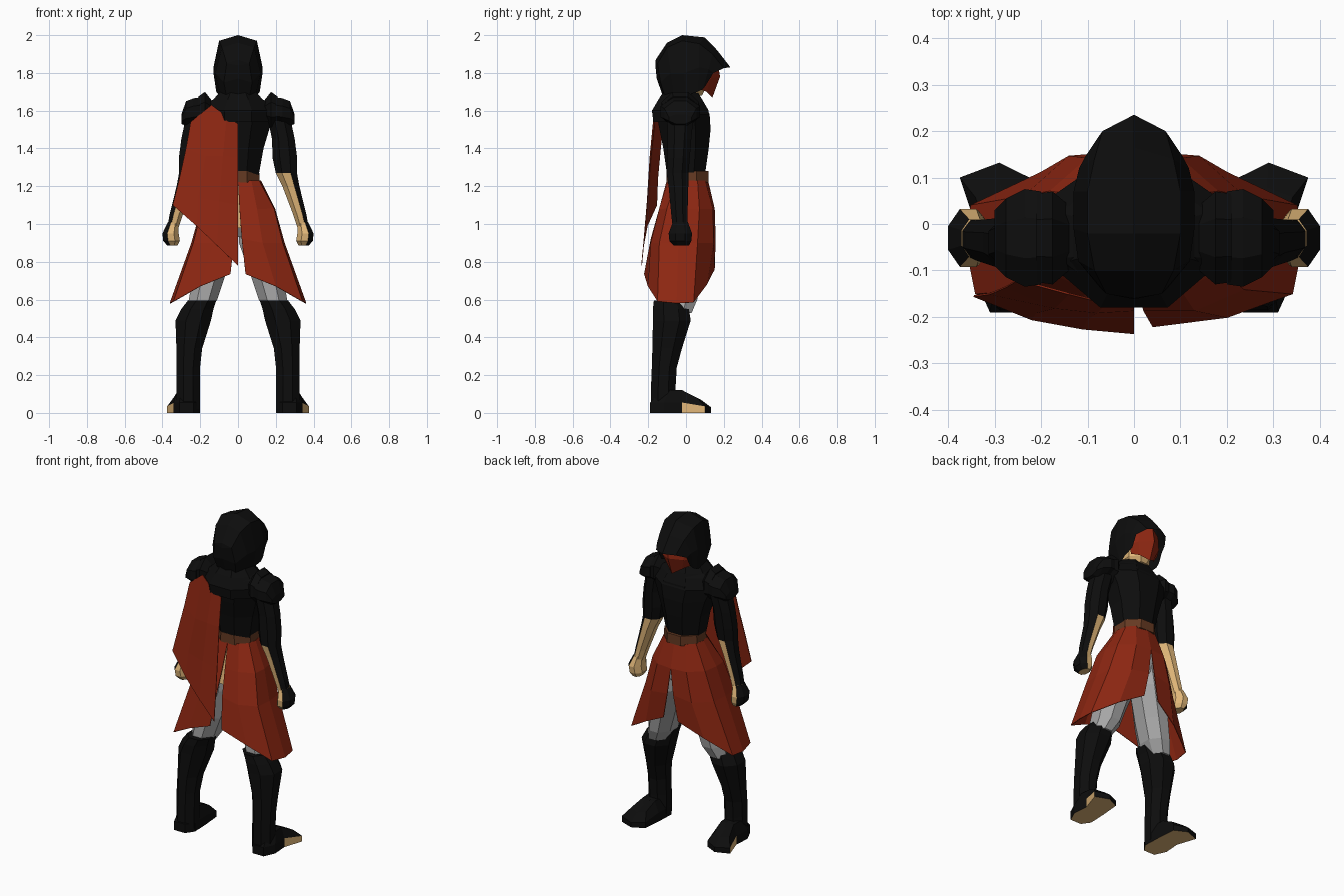
import bpy, bmesh, math
from mathutils import Vector


def mat(name, r, g, b):
    m = bpy.data.materials.new(name)
    m.diffuse_color = (r, g, b, 1)
    return m


BLACK = mat("black_cloth", 0.004, 0.004, 0.004)
RED = mat("rust_red", 0.27, 0.02, 0.006)
SKIN = mat("tan_skin", 0.75, 0.47, 0.19)
BROWN = mat("brown_leather", 0.13, 0.042, 0.016)
GREY = mat("grey_trousers", 0.38, 0.38, 0.38)


def grid(name, rows, mats, closed=False, caps=False, rule=None, mirror=True, thick=0):
    """Skin a list of point rows; optionally closed tubes, caps, mirroring, thickness."""
    bm = bmesh.new()
    vs = [[bm.verts.new(p) for p in row] for row in rows]
    n = len(rows[0])
    for a, b in zip(vs, vs[1:]):
        for i in range(n if closed else n - 1):
            j = (i + 1) % n
            bm.faces.new((a[i], a[j], b[j], b[i]))
    if caps:
        bm.faces.new(vs[0])
        bm.faces.new(vs[-1])
    bmesh.ops.remove_doubles(bm, verts=bm.verts, dist=0.0005)
    bmesh.ops.recalc_face_normals(bm, faces=bm.faces)
    bm.normal_update()
    if rule:
        for f in bm.faces:
            f.material_index = int(rule(f.normal, f.calc_center_median()))
    me = bpy.data.meshes.new(name)
    bm.to_mesh(me)
    bm.free()
    for m in mats:
        me.materials.append(m)
    ob = bpy.data.objects.new(name, me)
    bpy.context.collection.objects.link(ob)
    if mirror:
        mod = ob.modifiers.new("mirror", 'MIRROR')
        mod.merge_threshold = 0.001
    if thick:
        mod = ob.modifiers.new("thickness", 'SOLIDIFY')
        mod.thickness = thick
        mod.offset = 0
    return ob


def loft(name, rings, mats, sides=8, axis='z', **kw):
    """Tube through elliptical rings (x, y, z, ra, rb) across the given axis."""
    rows = []
    k = 1 / math.cos(math.pi / sides)
    for x, y, z, ra, rb in rings:
        row = []
        for i in range(sides):
            t = 2 * math.pi * (i + 0.5) / sides
            a, b = ra * k * math.cos(t), rb * k * math.sin(t)
            row.append((x + a, y + b, z) if axis == 'z' else (x, y + a, z + b))
        rows.append(row)
    return grid(name, rows, mats, closed=True, caps=True, **kw)


# torso, cowl, belt, neck
loft("torso", [(0, 0, 1.26, .11, .10), (0, 0, 1.40, .135, .12), (0, -.005, 1.50, .165, .135),
               (0, -.015, 1.58, .20, .14), (0, -.025, 1.64, .16, .12), (0, -.03, 1.68, .10, .09)],
     [BLACK], mirror=False)
loft("cowl", [(0, -.025, 1.54, .17, .148), (0, -.03, 1.60, .175, .15), (0, -.03, 1.66, .13, .115),
              (0, -.03, 1.70, .095, .09)], [BLACK], mirror=False)
loft("belt", [(0, .008, 1.22, .115, .112), (0, .008, 1.28, .112, .112)], [BROWN], mirror=False)
loft("neck", [(0, -.01, 1.64, .06, .06), (0, 0, 1.70, .06, .07)], [SKIN], mirror=False)

# head and face mask
loft("head", [(0, .01, 1.68, .045, .075), (0, .01, 1.71, .075, .09), (0, .01, 1.80, .09, .11),
              (0, 0, 1.88, .075, .09)], [SKIN], mirror=False)
grid("face_mask", [
    [(0, .165, 1.87), (0, .18, 1.78), (0, .14, 1.67)],
    [(.07, .13, 1.85), (.075, .13, 1.77), (.05, .11, 1.70)],
    [(.10, .07, 1.83), (.105, .08, 1.76), (.08, .07, 1.715)]], [RED])

# hood: half arches from the back to the pointed brim
grid("hood", [
    [(0, -.16, 1.87), (0, -.162, 1.84), (0, -.155, 1.77), (0, -.12, 1.67)],
    [(0, -.16, 1.87), (.06, -.15, 1.85), (.075, -.135, 1.75), (.06, -.11, 1.67)],
    [(0, -.10, 1.96), (.085, -.10, 1.935), (.12, -.08, 1.80), (.09, -.06, 1.67)],
    [(0, -.02, 2.0), (.10, -.02, 1.97), (.13, -.01, 1.80), (.10, 0, 1.68)],
    [(0, .10, 1.988), (.10, .07, 1.955), (.13, .07, 1.83), (.115, .06, 1.70)],
    [(0, .165, 1.92), (.085, .14, 1.90), (.118, .12, 1.82), (.11, .09, 1.715)],
    [(0, .235, 1.83), (.068, .20, 1.825), (.105, .145, 1.80), (.10, .105, 1.735)]], [BLACK])

# shoulder armour
loft("shoulder_flange", [(.14, -.03, 1.60, .07, .055), (.175, -.03, 1.605, .10, .095),
                         (.21, -.03, 1.60, .095, .075)], [BLACK], axis='x')
loft("shoulder_cap", [(.20, -.03, 1.60, .10, .07), (.235, -.03, 1.595, .105, .07),
                      (.275, -.03, 1.585, .085, .065), (.30, -.03, 1.555, .06, .025)],
     [BLACK], axis='x')

# arms and hands: covered outside, bare inside below the elbow
loft("arm", [(.215, -.03, 1.57, .06, .07), (.24, -.035, 1.45, .06, .063), (.248, -.04, 1.35, .065, .06),
             (.256, -.045, 1.27, .056, .058), (.28, -.04, 1.20, .045, .052),
             (.327, -.035, 1.05, .035, .043), (.345, -.03, .98, .03, .04)], [BLACK, SKIN],
     rule=lambda n, c: n.x < .3 and c.z < 1.26)
loft("hand", [(.343, -.03, 1.01, .028, .04), (.357, -.03, .95, .043, .062),
              (.352, -.03, .91, .044, .058), (.347, -.025, .885, .026, .04)], [BLACK, SKIN],
     rule=lambda n, c: n.x < .3 or n.z < -.8)

# split skirt: columns from the rear slit round to the front slit
grid("skirt", [
    [(0, -.10, 1.23), (.008, -.14, 1.08), (.02, -.185, .92), (.04, -.22, .735)],
    [(.07, -.09, 1.23), (.10, -.14, 1.08), (.13, -.185, .90), (.20, -.20, .67)],
    [(.11, -.05, 1.23), (.19, -.10, 1.08), (.235, -.14, .90), (.34, -.15, .59)],
    [(.12, 0, 1.23), (.195, -.02, 1.08), (.245, -.04, .90), (.36, -.05, .58)],
    [(.11, .06, 1.23), (.18, .07, 1.08), (.235, .06, .90), (.35, .04, .585)],
    [(.07, .10, 1.23), (.10, .14, 1.08), (.14, .145, .90), (.20, .11, .68)],
    [(0, .115, 1.23), (0, .15, 1.08), (.02, .155, .92), (.05, .15, .76)]], [RED], thick=.004)
grid("slit_lining", [[(0, -.092, 1.22), (0, -.13, 1.08), (0, -.15, .98)],
                     [(.02, -.088, 1.22), (.03, -.125, 1.08), (.03, -.145, .98)]], [SKIN])

# half cape over one shoulder
grid("cape", [
    [(0, -.165, 1.53), (0, -.185, 1.35), (0, -.205, 1.10), (0, -.235, .78)],
    [(-.06, -.17, 1.57), (-.08, -.19, 1.36), (-.10, -.205, 1.12), (-.11, -.225, .885)],
    [(-.14, -.15, 1.63), (-.17, -.18, 1.36), (-.21, -.19, 1.14), (-.22, -.205, .99)],
    [(-.25, -.12, 1.54), (-.275, -.135, 1.40), (-.31, -.15, 1.24), (-.345, -.155, 1.10)]],
     [RED], mirror=False, thick=.004)

# trousers
loft("hips", [(0, 0, 1.24, .10, .09), (0, 0, 1.10, .14, .10), (0, 0, .98, .13, .09),
              (0, 0, .93, .05, .06)], [GREY], mirror=False)
loft("trouser_leg", [(.075, 0, 1.08, .07, .09), (.105, 0, .90, .10, .105),
                     (.155, -.03, .72, .085, .105), (.185, -.04, .60, .075, .10),
                     (.215, -.05, .53, .06, .08)], [GREY])

# boots
loft("boot_shaft", [(.263, -.12, .02, .062, .067), (.263, -.12, .14, .062, .065),
                    (.263, -.115, .24, .062, .066), (.258, -.10, .34, .068, .078),
                    (.237, -.075, .49, .094, .10), (.215, -.08, .55, .085, .095),
                    (.19, -.085, .595, .075, .085)], [BLACK])
sole = [(.20, -.14), (.235, -.19), (.31, -.19), (.342, -.12), (.335, -.02),
        (.375, .10), (.29, .132), (.215, .095), (.205, -.02)]


def foot_row(scale, heel, toe):
    cx, cy = .28, -.02
    return [(cx + (x - cx) * scale, cy + (y - cy) * scale,
             heel + (toe - heel) * max(0, min(1, (y + .02) / .15))) for x, y in sole]


grid("foot", [foot_row(1, 0, 0), foot_row(1, .055, .03), foot_row(.65, .12, .07),
              foot_row(.2, .12, .10)], [BLACK, SKIN], closed=True, caps=True,
     rule=lambda n, c: n.z < -.8 or (n.x > .6 and c.y > .02 and c.z < .04))
